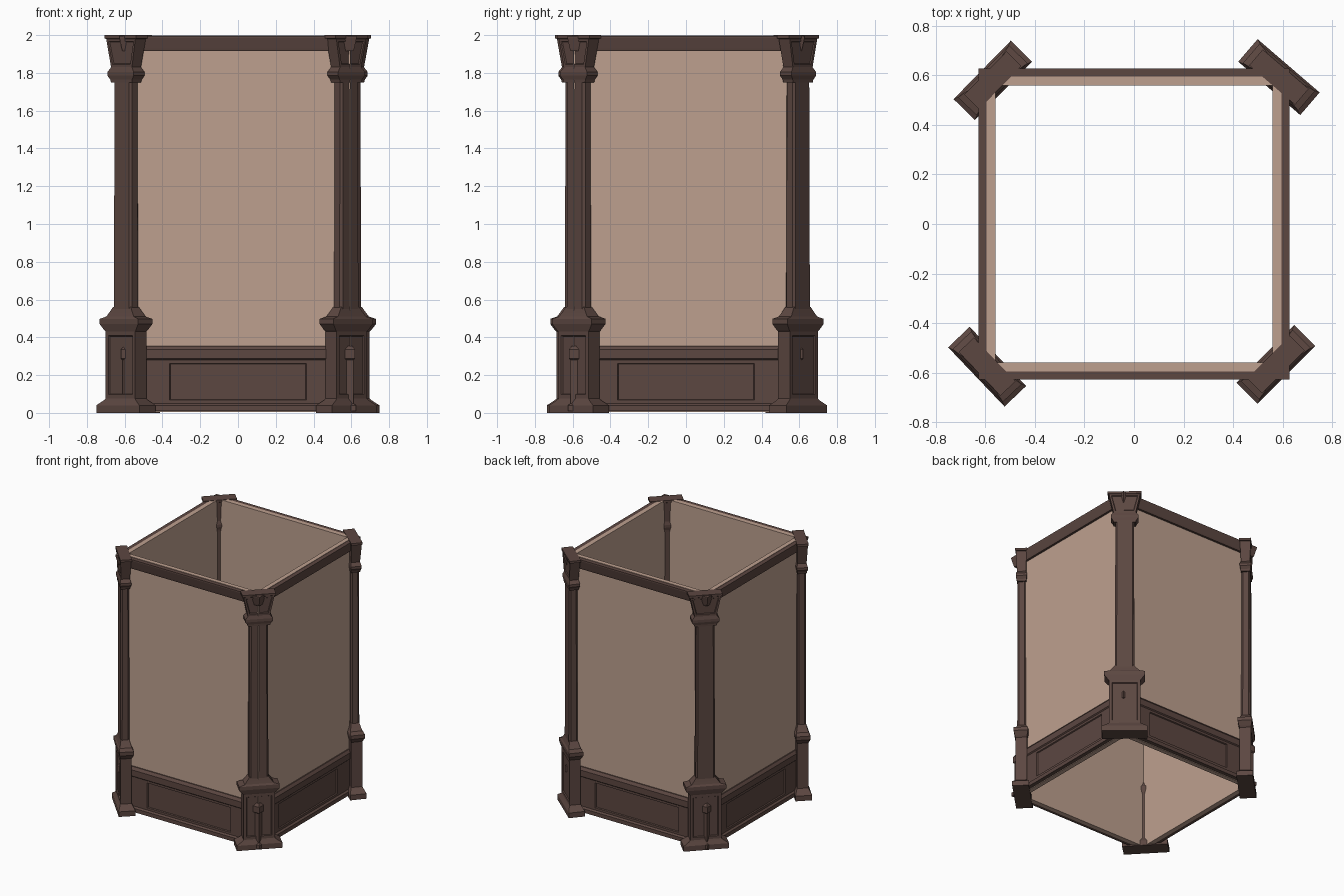
import bpy, bmesh, math
from mathutils import Matrix, Vector

if "Cube" in bpy.data.objects:
    bpy.data.objects.remove(bpy.data.objects["Cube"])


def material(name, rgb):
    m = bpy.data.materials.new(name)
    m.diffuse_color = (*rgb, 1)
    m.use_nodes = True
    m.node_tree.nodes["Principled BSDF"].inputs["Base Color"].default_value = m.diffuse_color
    return m


WOOD = material("dark brown wood", (0.107, 0.063, 0.053))
PLASTER = material("beige plaster", (0.514, 0.352, 0.275))


def finish(bm, name, mat):
    bmesh.ops.recalc_face_normals(bm, faces=bm.faces)
    me = bpy.data.meshes.new(name)
    bm.to_mesh(me)
    bm.free()
    me.materials.append(mat)
    ob = bpy.data.objects.new(name, me)
    bpy.context.collection.objects.link(ob)
    return ob


def sunk_panel(bm, faces, margin, depth):
    # flat border, then a small bevelled step inward
    bmesh.ops.inset_individual(bm, faces=faces, thickness=margin, depth=0)
    bmesh.ops.inset_individual(bm, faces=faces, thickness=0.006, depth=-depth)


def square_frame(profile):
    # closed (radius, z) profile carried round the square with mitred corners
    bm = bmesh.new()
    loops = [[bm.verts.new((sx * r, sy * r, z)) for r, z in profile]
             for sx, sy in ((-1, -1), (1, -1), (1, 1), (-1, 1))]
    n = len(profile)
    for i in range(4):
        a, b = loops[i], loops[(i + 1) % 4]
        for j in range(n):
            k = (j + 1) % n
            bm.faces.new((a[j], b[j], b[k], a[k]))
    bmesh.ops.recalc_face_normals(bm, faces=bm.faces)
    return bm


def rect(h, e, c):
    # rectangle outline, with chamfered corners if c > 0
    if c == 0:
        return [(-h, -e), (h, -e), (h, e), (-h, e)]
    return [(-h + c, -e), (h - c, -e), (h, -e + c), (h, e - c),
            (h - c, e), (-h + c, e), (-h, e - c), (-h, -e + c)]


def stack(sections, c=0):
    # loft through (z, half width, half depth) sections
    bm = bmesh.new()
    rings = [[bm.verts.new((x, y, z)) for x, y in rect(h, e, c)]
             for z, h, e in sections]
    n = len(rings[0])
    for a, b in zip(rings, rings[1:]):
        for j in range(n):
            k = (j + 1) % n
            bm.faces.new((a[j], a[k], b[k], b[j]))
    bm.faces.new(rings[0])
    bm.faces.new(rings[-1])
    bmesh.ops.recalc_face_normals(bm, faces=bm.faces)
    return bm


def front_faces(bm, z0, z1):
    return [f for f in bm.faces if f.normal.y < -0.8
            and z0 < f.calc_center_median().z < z1]


# walls
finish(square_frame([(0.56, 0.005), (0.595, 0.005), (0.595, 1.998), (0.56, 1.998)]),
       "walls", PLASTER)

# top trim
finish(square_frame([(0.575, 1.915), (0.612, 1.915), (0.616, 1.93),
                     (0.628, 1.985), (0.628, 1.995), (0.575, 1.995)]),
       "top_trim", WOOD)

# wainscot with one sunk panel per side
bm = square_frame([(0.575, 0.01), (0.626, 0.01), (0.626, 0.04), (0.612, 0.05),
                   (0.612, 0.28), (0.62, 0.287), (0.62, 0.335),
                   (0.604, 0.355), (0.575, 0.355)])
for axis in (Vector((1, 0, 0)), Vector((0, 1, 0))):
    for s in (-0.38, 0.38):
        bmesh.ops.bisect_plane(bm, geom=bm.verts[:] + bm.edges[:] + bm.faces[:],
                               plane_co=axis * s, plane_no=axis)
bm.normal_update()
panels = []
for f in bm.faces:
    c = f.calc_center_median()
    if (0.1 < c.z < 0.25 and abs(f.normal.z) < 0.1
            and max(abs(c.x), abs(c.y)) > 0.605 and min(abs(c.x), abs(c.y)) < 0.05):
        panels.append(f)
sunk_panel(bm, panels, 0.025, 0.008)
finish(bm, "wainscot", WOOD)

# corner pilasters: name, centre x, centre y, turn
corners = [("front_left", -0.593, -0.576, -46.4), ("front_right", 0.573, -0.567, 45),
           ("back_right", 0.585, 0.593, 139.3), ("back_left", -0.57, 0.58, 225.6)]
for name, cx, cy, turn in corners:
    place = Matrix.Translation((cx, cy, 0)) @ Matrix.Rotation(math.radians(turn), 4, 'Z')

    # pedestal with foot and moulded ledge
    bm = stack([(0, 0.165, 0.06), (0.04, 0.165, 0.06), (0.065, 0.125, 0.046),
                (0.075, 0.113, 0.041), (0.43, 0.113, 0.041), (0.44, 0.123, 0.044),
                (0.47, 0.147, 0.052), (0.498, 0.147, 0.052), (0.51, 0.105, 0.044),
                (0.53, 0.09, 0.038), (0.56, 0.068, 0.03)])
    sunk_panel(bm, front_faces(bm, 0.2, 0.3), 0.03, 0.008)
    finish(bm, name + "_pedestal", WOOD).matrix_world = place

    # shaft
    bm = stack([(0.54, 0.07, 0.033), (1.77, 0.067, 0.031)], c=0.012)
    finish(bm, name + "_shaft", WOOD).matrix_world = place

    # capital with ring and flared head
    bm = stack([(1.75, 0.08, 0.034), (1.765, 0.084, 0.035), (1.785, 0.1, 0.04),
                (1.805, 0.1, 0.04), (1.83, 0.08, 0.033), (1.98, 0.112, 0.038),
                (1.983, 0.122, 0.042), (2.0, 0.122, 0.042)])
    sunk_panel(bm, front_faces(bm, 1.85, 1.95), 0.02, 0.006)
    finish(bm, name + "_capital", WOOD).matrix_world = place
